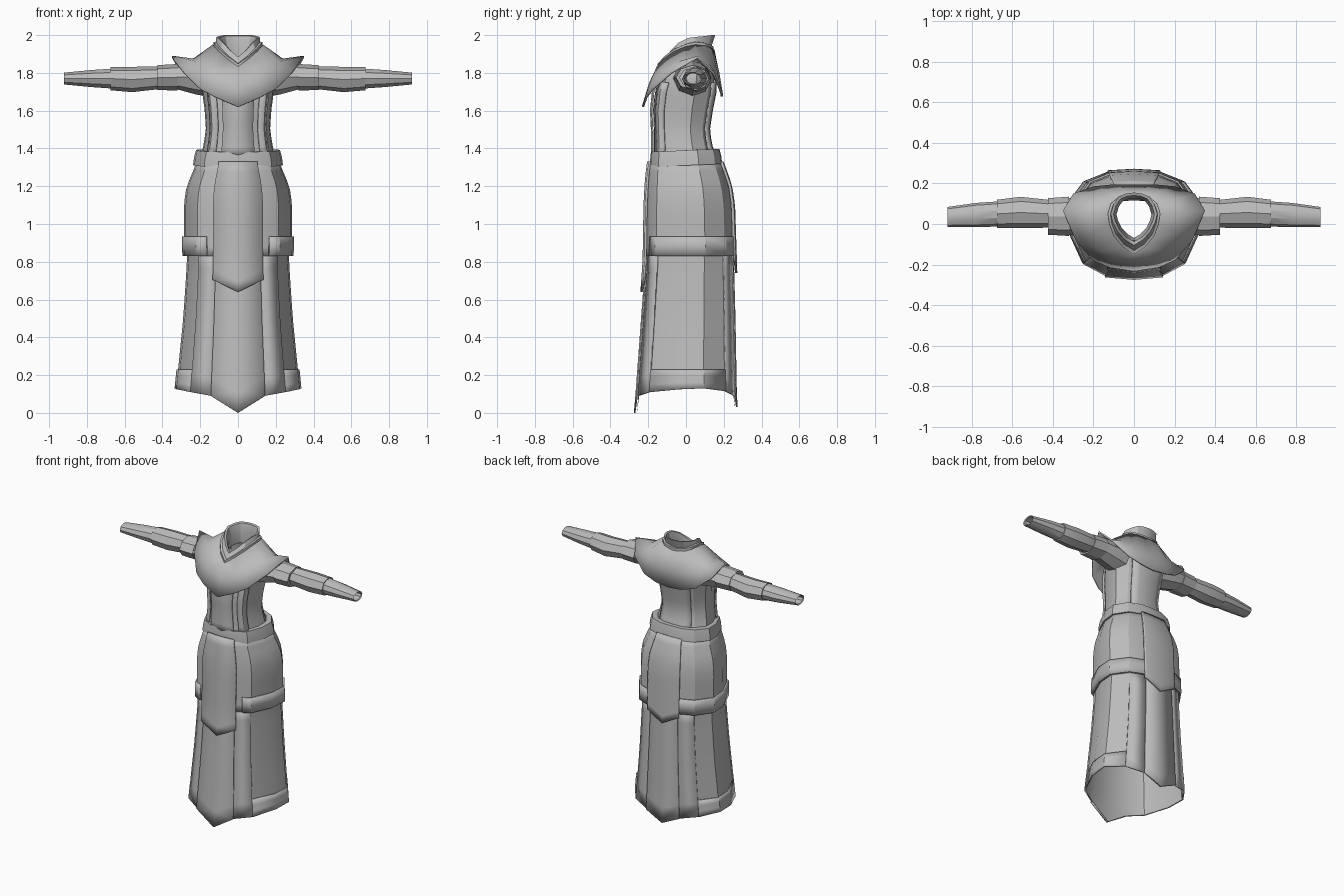
import bpy, math

if "Cube" in bpy.data.objects:
    bpy.data.objects.remove(bpy.data.objects["Cube"])

mat = bpy.data.materials.new("grey cloth")
mat.diffuse_color = (0.5, 0.5, 0.5, 1)
mat.use_nodes = True
mat.node_tree.nodes["Principled BSDF"].inputs["Base Color"].default_value = mat.diffuse_color


def make(name, verts, faces, mirror=False, thick=0.0, angle=28):
    me = bpy.data.meshes.new(name)
    me.from_pydata(verts, [], faces)
    me.materials.append(mat)
    ob = bpy.data.objects.new(name, me)
    bpy.context.collection.objects.link(ob)
    bpy.ops.object.select_all(action='DESELECT')
    ob.select_set(True)
    bpy.context.view_layer.objects.active = ob
    bpy.ops.object.mode_set(mode='EDIT')
    bpy.ops.mesh.select_all(action='SELECT')
    bpy.ops.mesh.remove_doubles(threshold=0.0005)
    bpy.ops.mesh.normals_make_consistent(inside=False)
    bpy.ops.object.mode_set(mode='OBJECT')
    bpy.ops.object.shade_smooth_by_angle(angle=math.radians(angle))
    if mirror:
        ob.modifiers.new("mirror", 'MIRROR').merge_threshold = 0.0005
    if thick:
        m = ob.modifiers.new("thickness", 'SOLIDIFY')
        m.thickness, m.offset = thick, 0
    return ob


def grid(name, rows, closed=False, **kw):
    n = len(rows[0])
    verts = [p for r in rows for p in r]
    faces = [(i * n + j, i * n + (j + 1) % n, (i + 1) * n + (j + 1) % n, (i + 1) * n + j)
             for i in range(len(rows) - 1) for j in range(n if closed else n - 1)]
    return make(name, verts, faces, **kw)


def lerp(table, v):
    for a, b in zip(table, table[1:]):
        if v <= b[0]:
            t = max(0, (v - a[0]) / (b[0] - a[0]))
            return [p + (q - p) * t for p, q in zip(a[1:], b[1:])]
    return table[-1][1:]


# Body cross-section, half outline from front centre (0) to back centre (7)
OUTLINE = [(0, 0, -1), (1, .42, -.98), (2, .75, -.76), (3, .97, -.15),
           (4, 1, .35), (5, .74, .8), (6, .38, .98), (7, 0, 1)]
# z, half width, front y, back y
SKIRT = [(0, .34, -.26, .26), (.12, .328, -.25, .255), (.5, .29, -.222, .248), (.8, .27, -.2, .24),
         (1.1, .272, -.195, .23), (1.2, .258, -.19, .215), (1.26, .23, -.185, .195), (1.34, .2, -.175, .165)]
TORSO = [(1.35, .198, -.172, .155), (1.42, .182, -.168, .125), (1.5, .17, -.17, .115),
         (1.6, .176, -.175, .13), (1.7, .19, -.165, .15), (1.8, .2, -.13, .15), (1.87, .15, -.08, .13)]
HEM = [(0, 0.0), (1, .09), (2, .11), (3, .125), (4, .13), (5, .115), (6, .09), (7, .03)]


def surf(table, k, z, off):
    hx, yf, yb = lerp(table, z)
    ux, uy = lerp(OUTLINE, abs(k))
    hx, yf, yb = hx + off, yf - off, yb + off
    return (math.copysign(hx * ux, k), (yf + yb) / 2 + uy * (yb - yf) / 2, z)


def patch(name, table, ks, top, bottom, off=0.0, n=8, **kw):
    """Cloth panel following the body outline; bottom may depend on k."""
    rows = []
    for i in range(n + 1):
        row = []
        for k in ks:
            b = bottom(k) if callable(bottom) else bottom
            row.append(surf(table, k, top + (b - top) * i / n, off))
        rows.append(row)
    return grid(name, rows, **kw)


def hem(k):
    return lerp(HEM, abs(k))[0]


HALF = list(range(8))
BACK = [5.9, 6, 7]

# Skirt and its raised borders
patch("skirt", SKIRT, HALF, 1.33, hem, 0, 14, mirror=True)
patch("skirt_front_strip", SKIRT, [0, 1], .86, hem, .012, mirror=True, thick=.008)
patch("skirt_back_strip", SKIRT, [6, 7], .86, hem, .01, mirror=True, thick=.008)
patch("skirt_front_border", SKIRT, [1, 2], .86, hem, .005, mirror=True, thick=.008)
patch("skirt_back_border", SKIRT, [5, 6], .86, hem, .004, mirror=True, thick=.008)
patch("skirt_hem_border", SKIRT, [2, 3, 4, 5], .23, hem, .005, 3, mirror=True, thick=.008)

# Upper hip layer, hip bands and hanging tabards
patch("hip_layer", SKIRT, [.9, 1, 2, 3, 4, 5, 6, 6.2], 1.33, .83, .011, 10, mirror=True, thick=.008)
patch("hip_band", SKIRT, [1.45, 2, 3, 4, 5, 6, 6.2], .935, .83, .02, 2, mirror=True, thick=.01)
patch("front_tabard", SKIRT, [0, 1.08], 1.33, lambda k: .64 if k == 0 else .705, .024, 12,
      mirror=True, thick=.012)
patch("back_tabard", SKIRT, BACK, 1.33, lambda k: .74 if k == 7 else .80, .024, 12,
      mirror=True, thick=.012)

# Torso with vest panels
patch("torso", TORSO, HALF, 1.87, 1.35, 0, 10, mirror=True)
patch("vest_front", TORSO, [0, 1.05], 1.75, 1.36, .012, 8, mirror=True, thick=.008)
patch("vest_side", TORSO, [1.5, 2, 2.3], 1.75, 1.36, .009, 8, mirror=True, thick=.008)
patch("vest_back", TORSO, [5.3, 6, 7], 1.75, 1.36, .008, 8, mirror=True, thick=.008)

# Belt, tilted slightly upward at the back
belt = []
for z, hx, yf, yb in [(1.31, .215, -.175, .17), (1.31, .238, -.19, .192), (1.35, .233, -.19, .187),
                      (1.39, .222, -.185, .177), (1.39, .185, -.165, .15)]:
    belt.append([(hx * u, (yf + yb) / 2 + v * (yb - yf) / 2, z + .008 * v) for _, u, v in OUTLINE])
grid("belt", belt, mirror=True)

# Shoulder mantle, front centre to back centre
neck = [(0, -.15, 1.83), (.055, -.115, 1.87), (.1, -.06, 1.91), (.122, 0, 1.935), (.13, .05, 1.945),
        (.115, .1, 1.94), (.08, .13, 1.93), (.04, .14, 1.925), (0, .145, 1.92)]
mid = [(0, -.19, 1.745), (.1, -.172, 1.78), (.165, -.125, 1.815), (.215, -.04, 1.855), (.235, .055, 1.87),
       (.21, .12, 1.845), (.14, .158, 1.815), (.07, .17, 1.805), (0, .17, 1.80)]
edge = [(0, -.228, 1.62), (.12, -.21, 1.672), (.2, -.175, 1.715), (.285, -.08, 1.80), (.35, .065, 1.885),
        (.30, .145, 1.80), (.2, .18, 1.715), (.1, .19, 1.685), (0, .19, 1.675)]
grid("mantle", [neck, mid, edge], mirror=True, thick=.012, angle=40)

# Stepped collar with a hollow funnel
top = [(0, -.105, 1.885), (.042, -.08, 1.92), (.08, -.04, 1.96), (.105, .01, 1.985), (.115, .05, 1.99),
       (.1, .1, 1.995), (.075, .135, 2), (.04, .15, 2), (0, .155, 2)]


def shrink(ring, s, dz):
    return [(x * s, .04 + (y - .04) * s, z + dz) for x, y, z in ring]


grid("collar", [shrink(neck, 1.0, -.01), shrink(neck, 1.0, .018), shrink(neck, .9, .02), top,
                shrink(top, .88, -.004), shrink(top, .75, -.07), shrink(top, .8, -.14)], mirror=True)


# Sleeves: rings are x, y centre, z centre, y radius, z radius
def sleeve(name, rings, sides=8):
    rows = []
    for x, cy, cz, ry, rz in rings:
        rows.append([(x, cy + ry * math.cos(2 * math.pi * i / sides),
                      cz + rz * math.sin(2 * math.pi * i / sides)) for i in range(sides)])
    grid(name, rows, closed=True, mirror=True)


sleeve("upper_sleeve", [(.13, .03, 1.77, .10, .10), (.22, .035, 1.775, .10, .09), (.33, .038, 1.78, .09, .065)])
sleeve("sleeve_cuff", [(.32, .038, 1.777, .08, .06), (.32, .038, 1.777, .097, .07),
                       (.425, .037, 1.775, .09, .066), (.425, .037, 1.775, .07, .052)])
sleeve("elbow_sleeve", [(.41, .05, 1.775, .068, .06), (.56, .057, 1.765, .077, .067),
                        (.675, .05, 1.77, .07, .062), (.675, .05, 1.77, .055, .05)])
sleeve("forearm_sleeve", [(.66, .05, 1.77, .062, .056), (.78, .044, 1.77, .06, .047),
                          (.92, .034, 1.77, .05, .033), (.915, .034, 1.77, .043, .027),
                          (.80, .042, 1.77, .04, .03)], 10)
